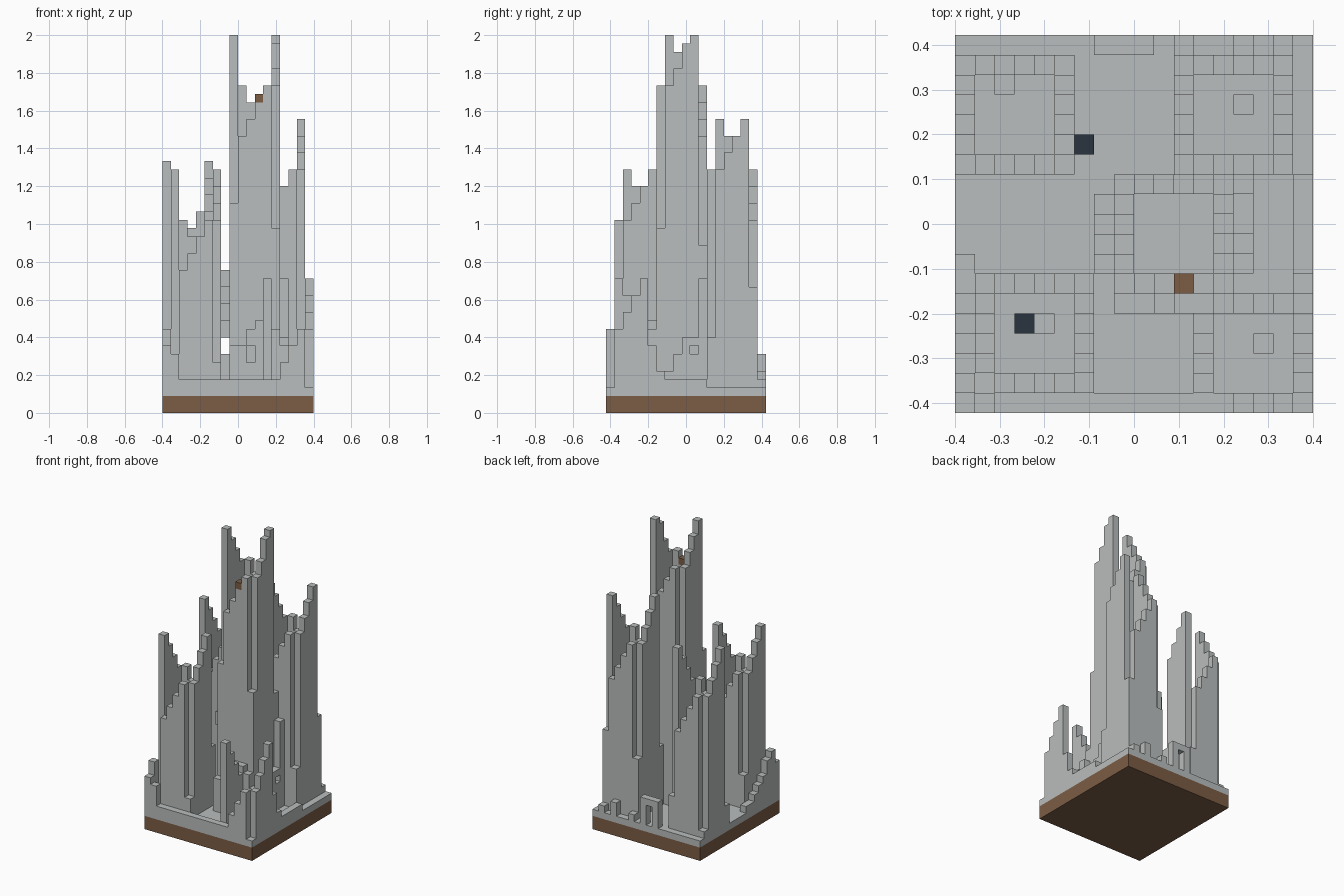
import bpy, bmesh

cube = bpy.data.objects.get("Cube")
if cube:
    bpy.data.objects.remove(cube)

U = 2 / 45          # edge of one block
NX, NY = 18, 19     # footprint in blocks
GROUND = 3          # top of the stone slab, in blocks


def material(name, rgb):
    m = bpy.data.materials.new(name)
    m.use_nodes = True
    m.diffuse_color = (*rgb, 1)
    m.node_tree.nodes["Principled BSDF"].inputs["Base Color"].default_value = (*rgb, 1)
    return m


STONE = material("grey stone", (0.49, 0.51, 0.51))
EARTH = material("brown earth", (0.20, 0.11, 0.06))
DARK = material("dark slate", (0.023, 0.033, 0.05))

# Corner offsets of the six faces of a block
FACES = {
    (1, 0, 0): [(1, 0, 0), (1, 1, 0), (1, 1, 1), (1, 0, 1)],
    (-1, 0, 0): [(0, 1, 0), (0, 0, 0), (0, 0, 1), (0, 1, 1)],
    (0, 1, 0): [(1, 1, 0), (0, 1, 0), (0, 1, 1), (1, 1, 1)],
    (0, -1, 0): [(0, 0, 0), (1, 0, 0), (1, 0, 1), (0, 0, 1)],
    (0, 0, 1): [(0, 0, 1), (1, 0, 1), (1, 1, 1), (0, 1, 1)],
    (0, 0, -1): [(0, 1, 0), (1, 1, 0), (1, 0, 0), (0, 0, 0)],
}


def build(name, cells, mat):
    """Skin a set of grid blocks, merging flat areas."""
    bm = bmesh.new()
    for c in cells:
        for d, quad in FACES.items():
            if tuple(a + b for a, b in zip(c, d)) in cells:
                continue
            bm.faces.new([bm.verts.new(((c[0] + q[0] - NX / 2) * U,
                                        (c[1] + q[1] - NY / 2) * U,
                                        (c[2] + q[2]) * U)) for q in quad])
    bmesh.ops.remove_doubles(bm, verts=bm.verts, dist=U / 100)
    bmesh.ops.dissolve_limit(bm, angle_limit=0.01, verts=bm.verts, edges=bm.edges)
    bmesh.ops.triangulate(bm, faces=[f for f in bm.faces if len(f.verts) > 4])
    me = bpy.data.meshes.new(name)
    bm.to_mesh(me)
    bm.free()
    me.materials.append(mat)
    ob = bpy.data.objects.new(name, me)
    bpy.context.collection.objects.link(ob)


def box(x0, x1, y0, y1, z0, z1):
    return {(x, y, z) for x in range(x0, x1) for y in range(y0, y1) for z in range(z0, z1)}


def column(x, y, top, bottom=GROUND):
    return box(x, x + 1, y, y + 1, bottom, top)


def row(x, y, dx, dy, heights, bottom=GROUND):
    cells = set()
    for n, h in enumerate(heights):
        cells |= column(x + n * dx, y + n * dy, h, bottom)
    return cells


def tower(name, x, y, top, corners):
    """Hollow tower, four walls stepping up anticlockwise, low corner posts."""
    low = [top - 12 + 2 * n for n in range(4)]
    high = [top - 6 + 2 * n for n in range(4)]
    cells = row(x + 1, y, 1, 0, low) | row(x + 4, y + 5, -1, 0, low)
    cells |= row(x + 5, y + 1, 0, 1, high) | row(x, y + 4, 0, -1, high)
    for (dx, dy), h in zip([(0, 0), (5, 0), (5, 5), (0, 5)], corners):
        cells |= column(x + dx, y + dy, h)
    build(name, cells, STONE)


# Base and slab
build("earth_base", box(0, NX, 0, NY, 0, 2), EARTH)
build("stone_slab", box(0, NX, 0, NY, 2, GROUND), STONE)

# Towers: corner heights run front left, front right, back right, back left
tower("central_tower", 8, 6, 45, (25, 22, 20, 18))
tower("back_right_tower", 11, 12, 35, (12, 9, 15, 12))
tower("back_left_tower", 0, 12, 30, (6, 10, 8, 4))
tower("front_left_tower", 1, 1, 29, (4, 6, 12, 8))
tower("front_right_tower", 12, 0, 16, (4, 3, 8, 11))

# Front parapet and the ruined wall on the left side
build("front_parapet", box(2, 12, 0, 1, GROUND, 4) | column(1, 0, 7), STONE)
build("left_wall", row(0, 0, 0, 1, (8, 10, 9, 7, 6, 5, 4, 4)), STONE)
build("right_wall", row(17, 6, 0, 1, (5, 4, 4, 4, 4, 4)), STONE)

# Stepped walls around the central tower, each with a small window
front_steps = row(8, 5, 1, 0, (8, 8, 10, 11)) - column(10, 5, 8, 6)
build("front_steps", front_steps, STONE)
right_steps = row(14, 7, 0, 1, (5, 7, 9, 9, 16)) - column(14, 10, 8, 7)
build("right_steps", right_steps, STONE)
left_steps = set()
for n, h in enumerate((17, 15, 13, 11)):
    left_steps |= column(7, 7 + n, h, h - 2)
build("left_steps", left_steps, STONE)

# Back gate and battlements
build("back_gate", box(7, 10, 18, 19, GROUND, 7) - box(8, 9, 18, 19, GROUND, 6), STONE)
build("back_battlements", column(11, 18, 4) | column(14, 18, 5) | column(16, 18, 4), STONE)

# Loose blocks
build("fallen_stones", column(14, 15, 4) | column(2, 16, 4)
      | column(15, 3, 4) | column(4, 4, 4), STONE)
build("dark_blocks", column(6, 13, 4) | column(3, 4, 4), DARK)
build("brown_block", column(11, 6, 38, 37), EARTH)
build("raised_block", column(13, 9, 44, 43), STONE)
